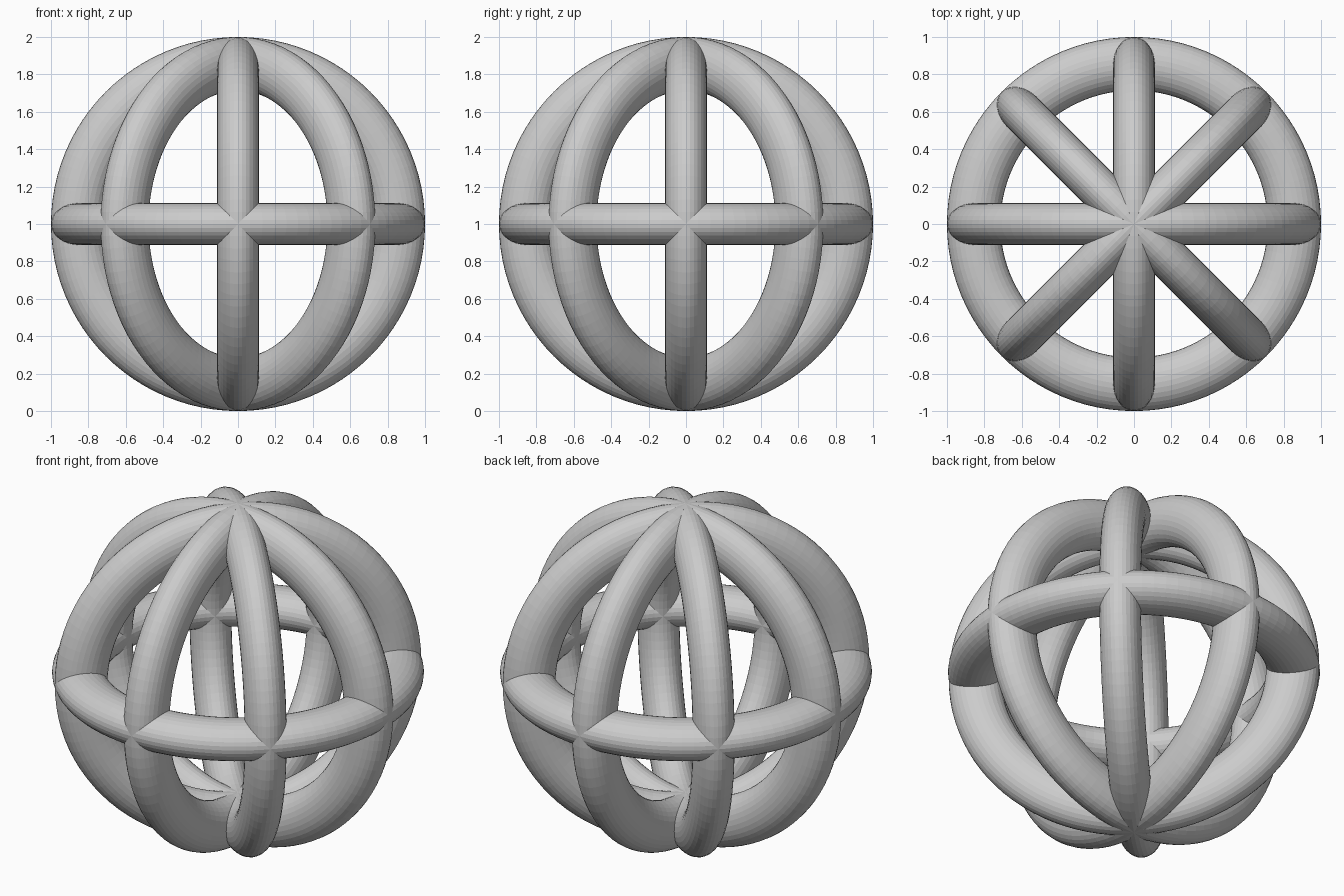
import bpy, bmesh
from math import sin, cos, pi, radians
from mathutils import Matrix, Vector

if "Cube" in bpy.data.objects:
    bpy.data.objects.remove(bpy.data.objects["Cube"])

R, RAD, WID = 0.857, 0.143, 0.112   # ring radius, radial and sideways half-thickness
SEG, SIDES = 96, 32


def ring(name, rotation):
    """Ring with an oval cross-section, lying flat before rotation."""
    bm = bmesh.new()
    rows = []
    for i in range(SEG):
        a = 2 * pi * i / SEG
        row = []
        for j in range(SIDES):
            t = 2 * pi * j / SIDES
            r = R + RAD * cos(t)
            row.append(bm.verts.new((r * cos(a), r * sin(a), WID * sin(t))))
        rows.append(row)
    for i in range(SEG):
        p, q = rows[i], rows[(i + 1) % SEG]
        for j in range(SIDES):
            k = (j + 1) % SIDES
            bm.faces.new((p[j], q[j], q[k], p[k]))
    bm.transform(Matrix.Translation(Vector((0, 0, 1))) @ rotation)
    mesh = bpy.data.meshes.new(name)
    bm.to_mesh(mesh)
    bm.free()
    obj = bpy.data.objects.new(name, mesh)
    bpy.context.collection.objects.link(obj)
    return obj


# Horizontal ring around the middle
ring("equator_ring", Matrix.Identity(4))

# Four upright rings crossing at the top and bottom
for n in range(4):
    turn = Matrix.Rotation(radians(45 * n), 4, 'Z')
    ring(f"upright_ring_{n + 1}", turn @ Matrix.Rotation(pi / 2, 4, 'X'))
